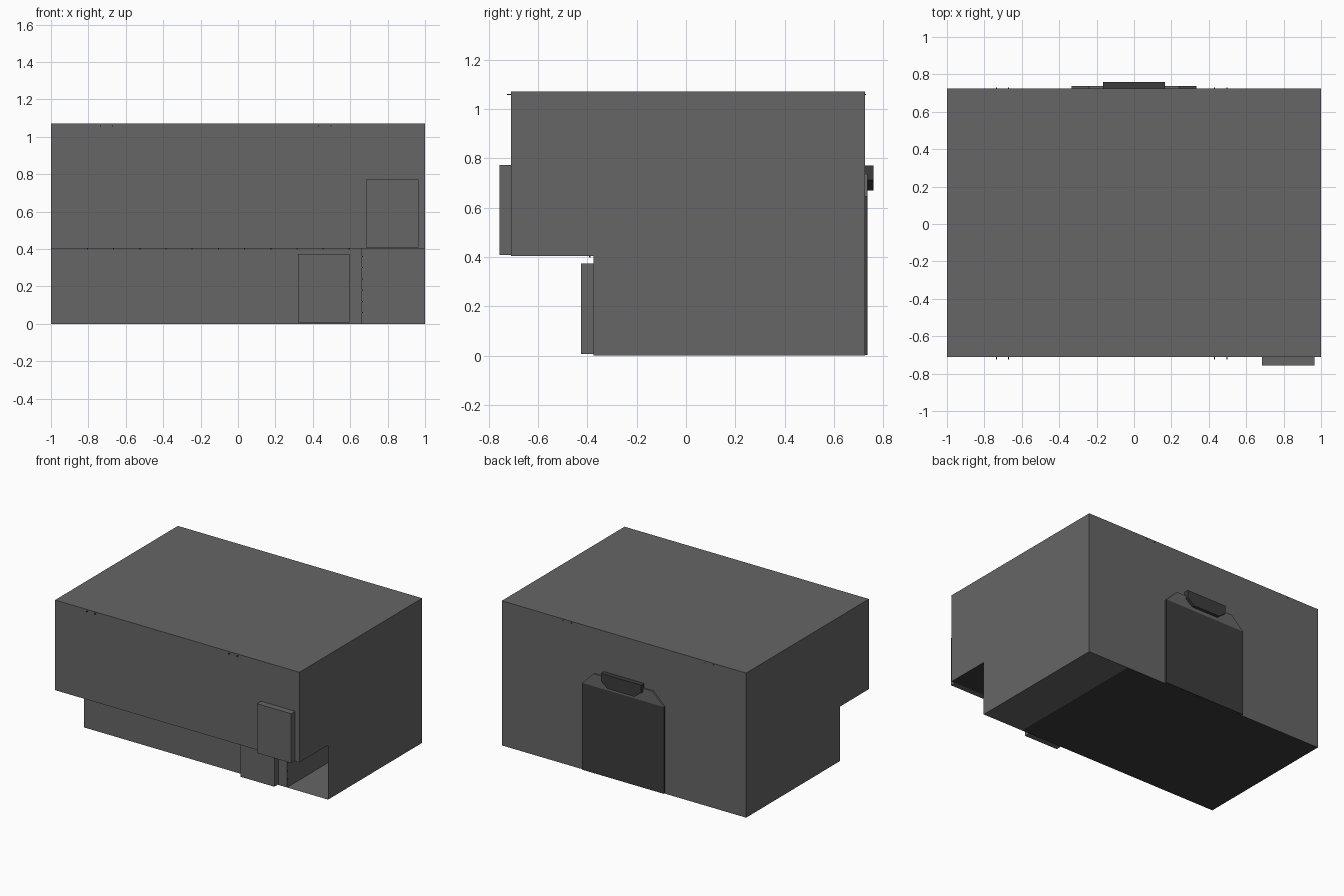
import bpy, bmesh
from mathutils import Vector

if "Cube" in bpy.data.objects:
    bpy.data.objects.remove(bpy.data.objects["Cube"])


def material(name, v):
    m = bpy.data.materials.new(name)
    m.diffuse_color = (v, v, v, 1)
    m.use_nodes = True
    m.node_tree.nodes["Principled BSDF"].inputs["Base Color"].default_value = m.diffuse_color
    return m


GREY = material("wall grey", 0.133)
DARK = material("dark grey", 0.045)


def finish(name, bm, mats, dark_below=False):
    bmesh.ops.recalc_face_normals(bm, faces=bm.faces)
    if dark_below:
        for f in bm.faces:
            if f.normal.z < -0.5:
                f.material_index = 1
    me = bpy.data.meshes.new(name)
    bm.to_mesh(me)
    bm.free()
    for m in mats:
        me.materials.append(m)
    ob = bpy.data.objects.new(name, me)
    bpy.context.collection.objects.link(ob)
    return ob


def box(name, x, y, z, mats=(GREY,), skip=(), dark_below=False):
    """Box from ranges; faces whose normal is in skip are left open."""
    bm = bmesh.new()
    bmesh.ops.create_cube(bm, size=1)
    for v in bm.verts:
        v.co = [r[0] if c < 0 else r[1] for c, r in zip(v.co, (x, y, z))]
    bm.normal_update()
    gone = [f for f in bm.faces if any(f.normal.dot(Vector(s)) > 0.9 for s in skip)]
    bmesh.ops.delete(bm, geom=gone, context='FACES')
    return finish(name, bm, mats, dark_below)


def plate(name, outline, y0, y1, mat):
    """Extrude an x-z outline from y0 to y1."""
    bm = bmesh.new()
    f = bm.faces.new([bm.verts.new((x, y0, z)) for x, z in outline])
    out = bmesh.ops.extrude_face_region(bm, geom=[f], use_keep_orig=True)
    for g in out["geom"]:
        if isinstance(g, bmesh.types.BMVert):
            g.co.y = y1
    return finish(name, bm, (mat,))


# Main volumes: overhanging upper storey, recessed lower storey
box("upper_storey", (-1, 1), (-0.71, 0.725), (0.403, 1.07), (GREY, DARK), dark_below=True)
box("lower_storey", (-1, 0.664), (-0.375, 0.725), (0, 0.403), (GREY, DARK),
    skip=[(0, 0, 1)], dark_below=True)

# Open bay at the front right: floor, rear wall and outer wall
box("open_bay", (0.664, 1), (-0.375, 0.725), (0, 0.403),
    skip=[(0, 0, 1), (0, -1, 0), (-1, 0, 0)])

# Shallow boxes on the front walls
box("upper_wall_box", (0.685, 0.965), (-0.757, -0.71), (0.407, 0.772))
box("lower_wall_box", (0.32, 0.595), (-0.425, -0.375), (0.006, 0.374))

# Rear door with a chamfered head and a hood
box("rear_door", (-0.335, 0.335), (0.725, 0.737), (0.003, 0.645), (DARK,))
plate("door_head", [(-0.335, 0.645), (0.335, 0.645), (0.24, 0.737), (-0.24, 0.737)],
      0.725, 0.737, GREY)
plate("door_hood", [(-0.165, 0.77), (-0.165, 0.712), (-0.11, 0.67),
                    (0.11, 0.67), (0.165, 0.712), (0.165, 0.77)], 0.725, 0.76, DARK)

# Thin roof rods whose ends poke through the walls
for i, x in enumerate((-0.735, -0.67, 0.43, 0.497)):
    box(f"roof_rod_{i}", (x - 0.003, x + 0.003), (-0.725, 0.729), (1.056, 1.061), (DARK,))

# Tiny studs along the lower wall's top and bay edge
for i in range(11):
    x = -0.805 + 0.14 * i
    box(f"top_stud_{i}", (x - 0.003, x + 0.003), (-0.394, -0.388), (0.397, 0.403), (DARK,))
for i in range(6):
    z = 0.06 + 0.06 * i
    box(f"bay_stud_{i}", (0.664, 0.669), (-0.373, -0.368), (z - 0.003, z + 0.003), (DARK,))
